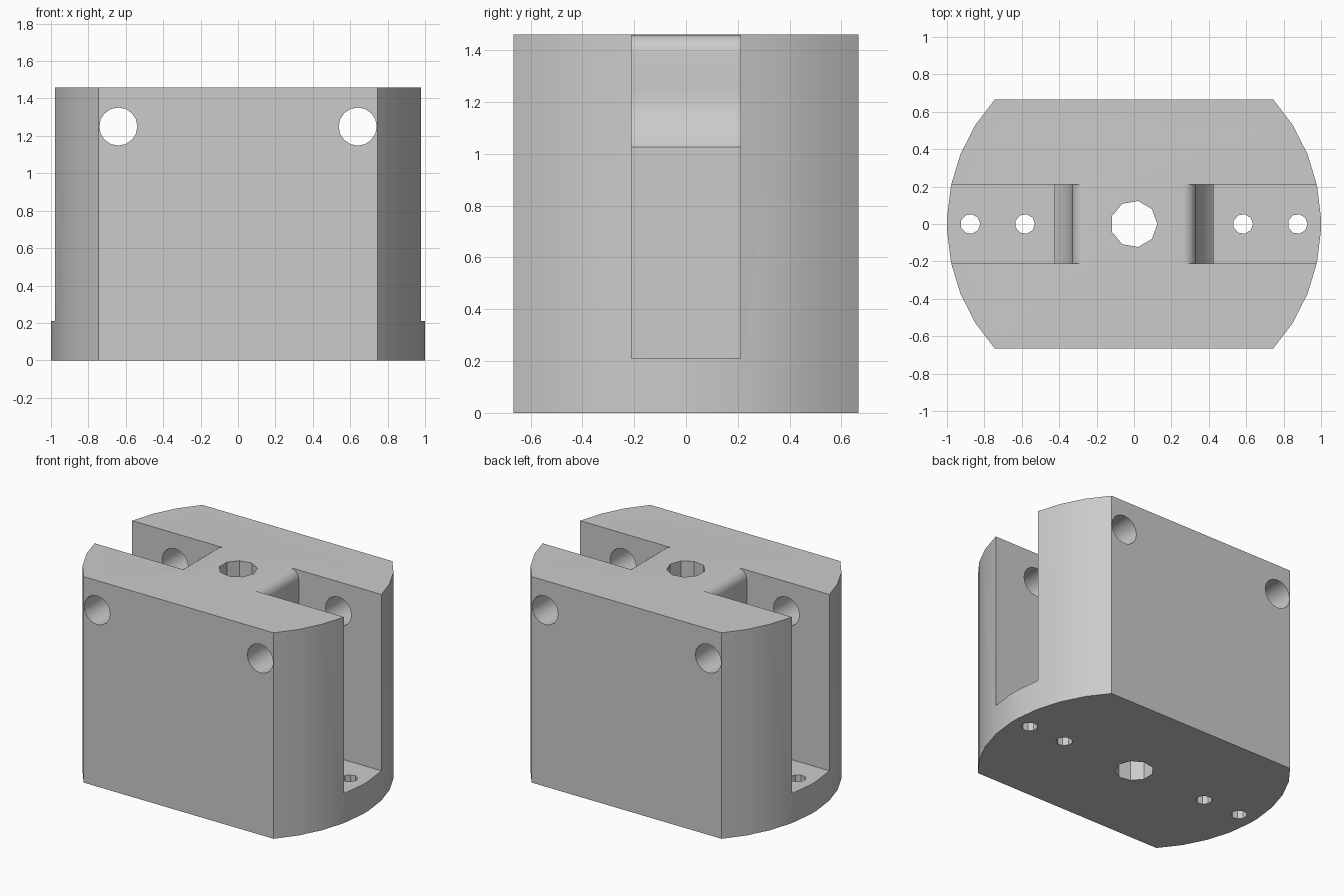
import bpy, bmesh
from math import sin, cos, radians, pi
from mathutils import Vector

old = bpy.data.objects.get("Cube")
if old:
    bpy.data.objects.remove(old, do_unlink=True)

HEIGHT = 1.46
HALF_DEPTH = 0.665
SLOT_HALF = 0.21
FLOOR = 0.21
PIN_X, PIN_Z = 0.64, 1.25

grey = bpy.data.materials.new("plain grey")
grey.use_nodes = True
grey.diffuse_color = (0.6, 0.6, 0.6, 1)
grey.node_tree.nodes["Principled BSDF"].inputs["Base Color"].default_value = (0.6, 0.6, 0.6, 1)


def prism(name, points, direction):
    """Extrude a closed outline of 3D points along a direction."""
    bm = bmesh.new()
    face = bm.faces.new([bm.verts.new(p) for p in points])
    out = bmesh.ops.extrude_face_region(bm, geom=[face])
    moved = [v for v in out["geom"] if isinstance(v, bmesh.types.BMVert)]
    bmesh.ops.translate(bm, verts=moved, vec=Vector(direction))
    bmesh.ops.recalc_face_normals(bm, faces=bm.faces)
    mesh = bpy.data.meshes.new(name)
    bm.to_mesh(mesh)
    bm.free()
    mesh.materials.append(grey)
    obj = bpy.data.objects.new(name, mesh)
    bpy.context.collection.objects.link(obj)
    return obj


def arc(cx, cy, r, start, end, steps):
    return [(cx + r * cos(radians(start + (end - start) * i / steps)),
             cy + r * sin(radians(start + (end - start) * i / steps)))
            for i in range(steps + 1)]


def ring(cx, cy, r, sides):
    return [(cx + r * cos(2 * pi * i / sides), cy + r * sin(2 * pi * i / sides))
            for i in range(sides)]


def upright_hole(name, x, r):
    return prism(name, [(px, py, -0.2) for px, py in ring(x, 0, r, 9)], (0, 0, HEIGHT + 0.4))


# Body: round block with flattened front and back
side = [(cos(radians(a)), sin(radians(a))) for a in (-32, -22, -12, -2, 2, 12, 22, 32)]
side = [(0.745, -HALF_DEPTH)] + side + [(0.745, HALF_DEPTH)]
outline = side + [(-x, -y) for x, y in side]
body = prism("slotted_block", [(x, y, 0) for x, y in outline], (0, 0, HEIGHT))

# Slot profile: straight wall, clearance arc around the pin, rounded top lip
slot = [(1.2, FLOOR), (0.42, FLOOR)]
slot += arc(PIN_X, PIN_Z, 0.31, 226, 180, 8)
slot += arc(0.26, HEIGHT - 0.07, 0.07, 0, 90, 6)
slot += [(0.26, 1.7), (1.2, 1.7)]

cutters = [upright_hole("centre_hole_cutter", 0, 0.125)]
for s, label in ((1, "left"), (-1, "right")):
    cutters.append(prism(label + "_slot_cutter",
                         [(s * x, -SLOT_HALF, z) for x, z in slot], (0, 2 * SLOT_HALF, 0)))
    cutters.append(prism(label + "_pin_hole_cutter",
                         [(x, -1, z) for x, z in ring(s * PIN_X, PIN_Z, 0.102, 16)], (0, 2, 0)))
    for hole, x in (("inner", 0.583), ("outer", 0.875)):
        cutters.append(upright_hole(label + "_" + hole + "_floor_hole_cutter", s * x, 0.053))

# Cut everything out of the block
bpy.ops.object.select_all(action="DESELECT")
body.select_set(True)
bpy.context.view_layer.objects.active = body
for cutter in cutters:
    cutter.hide_render = True
    mod = body.modifiers.new(cutter.name, "BOOLEAN")
    mod.operation = "DIFFERENCE"
    mod.solver = "EXACT"
    mod.object = cutter
    bpy.ops.object.modifier_apply(modifier=mod.name)
    bpy.data.objects.remove(cutter, do_unlink=True)

bpy.ops.object.shade_smooth_by_angle(angle=radians(30))
